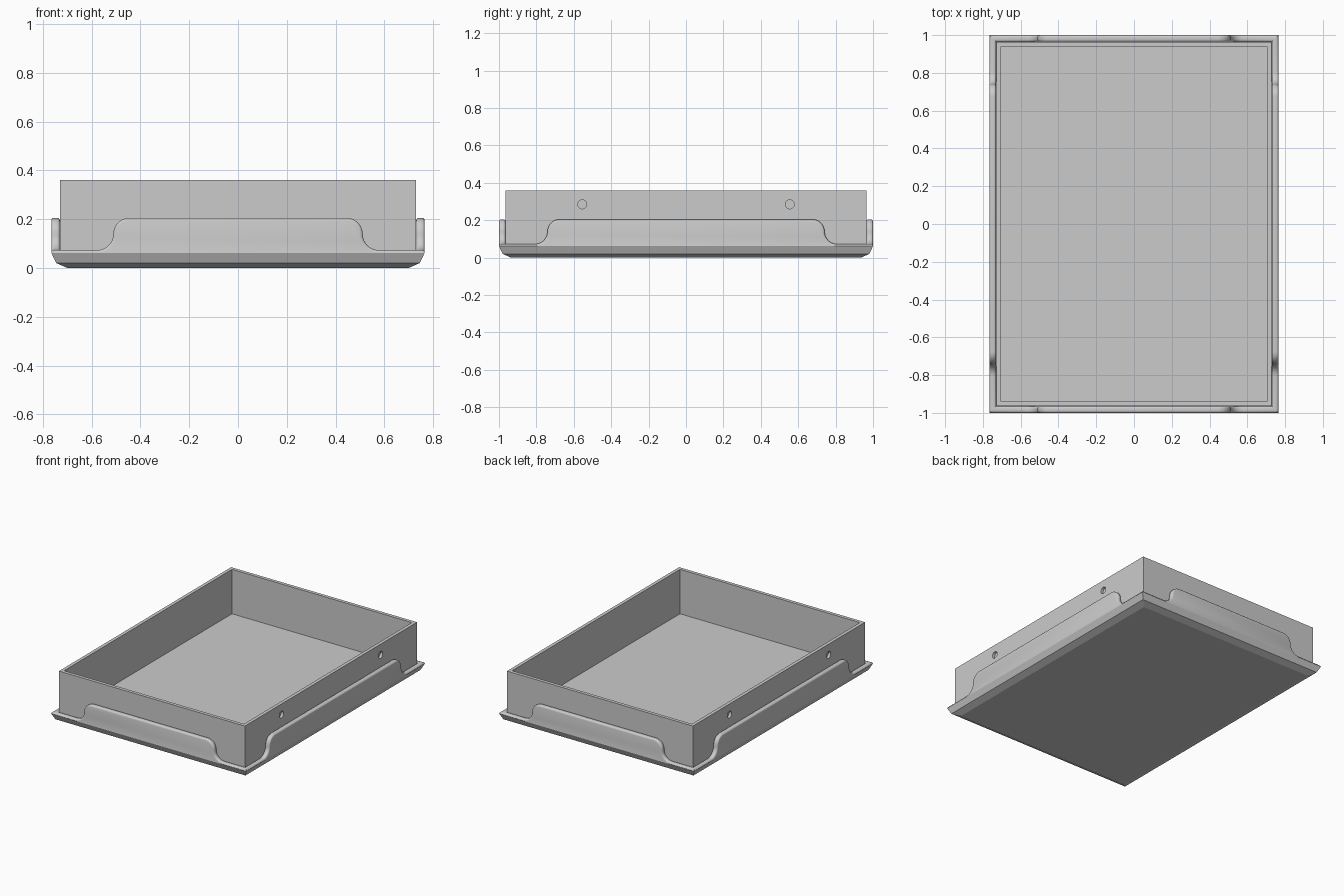
import bpy, bmesh, math
from mathutils import Matrix, Vector

cube = bpy.data.objects.get("Cube")
if cube:
    bpy.data.objects.remove(cube)

grey = bpy.data.materials.new("plain_grey")
grey.use_nodes = True
GREY = (0.6, 0.6, 0.6, 1)
grey.diffuse_color = GREY
grey.node_tree.nodes["Principled BSDF"].inputs["Base Color"].default_value = GREY

HX, HY = 0.765, 1.0        # half sizes of the outer tray
LIP, LIP_BASE = 0.035, 0.062
LOW, HIGH, R = 0.073, 0.205, 0.066


def add_object(name, bm, smooth=False):
    bmesh.ops.recalc_face_normals(bm, faces=bm.faces)
    mesh = bpy.data.meshes.new(name)
    bm.to_mesh(mesh)
    bm.free()
    mesh.materials.append(grey)
    ob = bpy.data.objects.new(name, mesh)
    bpy.context.collection.objects.link(ob)
    if smooth:
        bpy.ops.object.select_all(action='DESELECT')
        ob.select_set(True)
        bpy.context.view_layer.objects.active = ob
        bpy.ops.object.shade_smooth_by_angle(angle=math.radians(40))
    return ob


def rect_loft(name, rings):
    """Stack rectangles given as (inset from the outer size, height), capped at both ends."""
    bm = bmesh.new()
    loops = [[bm.verts.new((sx * (HX - d), sy * (HY - d), z))
              for sx, sy in ((-1, -1), (1, -1), (1, 1), (-1, 1))] for d, z in rings]
    for a, b in zip(loops, loops[1:]):
        for i in range(4):
            j = (i + 1) % 4
            bm.faces.new((a[i], a[j], b[j], b[i]))
    bm.faces.new(loops[0])
    bm.faces.new(loops[-1])
    return add_object(name, bm)


# Shallow base with sloped underside, hollowed inside the box
rect_loft("tray_base", [(0.065, 0), (0.02, 0.02), (0, LIP_BASE), (0.045, LIP_BASE), (0.045, 0.03)])

# Open box with thin walls
box = rect_loft("inner_box", [(0.036, 0.025), (0.036, 0.36), (0.06, 0.36), (0.06, 0.045)])


# Blind screw holes in the long sides
bm = bmesh.new()
for sx in (-1, 1):
    for y in (-0.555, 0.555):
        place = Matrix.Translation((sx * (HX - 0.036), y, 0.285)) @ Matrix.Rotation(math.pi / 2, 4, 'Y')
        bmesh.ops.create_cone(bm, cap_ends=True, segments=20, radius1=0.024, radius2=0.024,
                              depth=0.036, matrix=place)
cutter = add_object("hole_cutter", bm)
cutter.hide_render = True
cutter.hide_viewport = True
cut = box.modifiers.new("screw_holes", 'BOOLEAN')
cut.operation = 'DIFFERENCE'
cut.solver = 'EXACT'
cut.object = cutter


def arc(cx, cz, start, end, n=8):
    return [(cx + R * math.cos(math.radians(start + (end - start) * i / n)),
             cz + R * math.sin(math.radians(start + (end - start) * i / n))) for i in range(n + 1)]


def lip_panel(name, half, out, raised, angle):
    """Wall with a raised middle and S-curved ends; half = half length, out = outer distance."""
    right = arc(raised + 2 * R, LOW + R, 270, 180) + arc(raised, HIGH - R, 0, 90)[1:]
    top = [(half, LOW)] + right + [(-t, z) for t, z in reversed(right)] + [(-half, LOW)]
    outline = [(-half, LIP_BASE), (half, LIP_BASE)] + top
    bm = bmesh.new()
    front = bm.faces.new([bm.verts.new((t, -out, z)) for t, z in outline])
    ext = bmesh.ops.extrude_face_region(bm, geom=[front], use_keep_orig=True)
    moved = [g for g in ext["geom"] if isinstance(g, bmesh.types.BMVert)]
    bmesh.ops.translate(bm, verts=moved, vec=(0, LIP, 0))
    # round the rim on both sides
    rim = [e for e in bm.edges
           if min(v.co.z for v in e.verts) > LOW - 0.001
           and abs(e.verts[0].co.y - e.verts[1].co.y) < 0.001]
    bmesh.ops.bevel(bm, geom=rim, offset=0.011, segments=3, profile=0.5, affect='EDGES')
    # mitre the ends
    for v in bm.verts:
        if abs(v.co.x) > half - 0.001:
            v.co.x -= math.copysign(v.co.y + out, v.co.x)
    bm.transform(Matrix.Rotation(angle, 4, 'Z'))
    add_object(name, bm, smooth=True)


# Four lip walls around the box
for name, half, out, raised, turn in (("front_lip", HX, HY, 0.445, 0), ("left_lip", HY, HX, 0.675, 1),
                                      ("back_lip", HX, HY, 0.445, 2), ("right_lip", HY, HX, 0.675, 3)):
    lip_panel(name, half, out, raised, turn * math.pi / 2)
